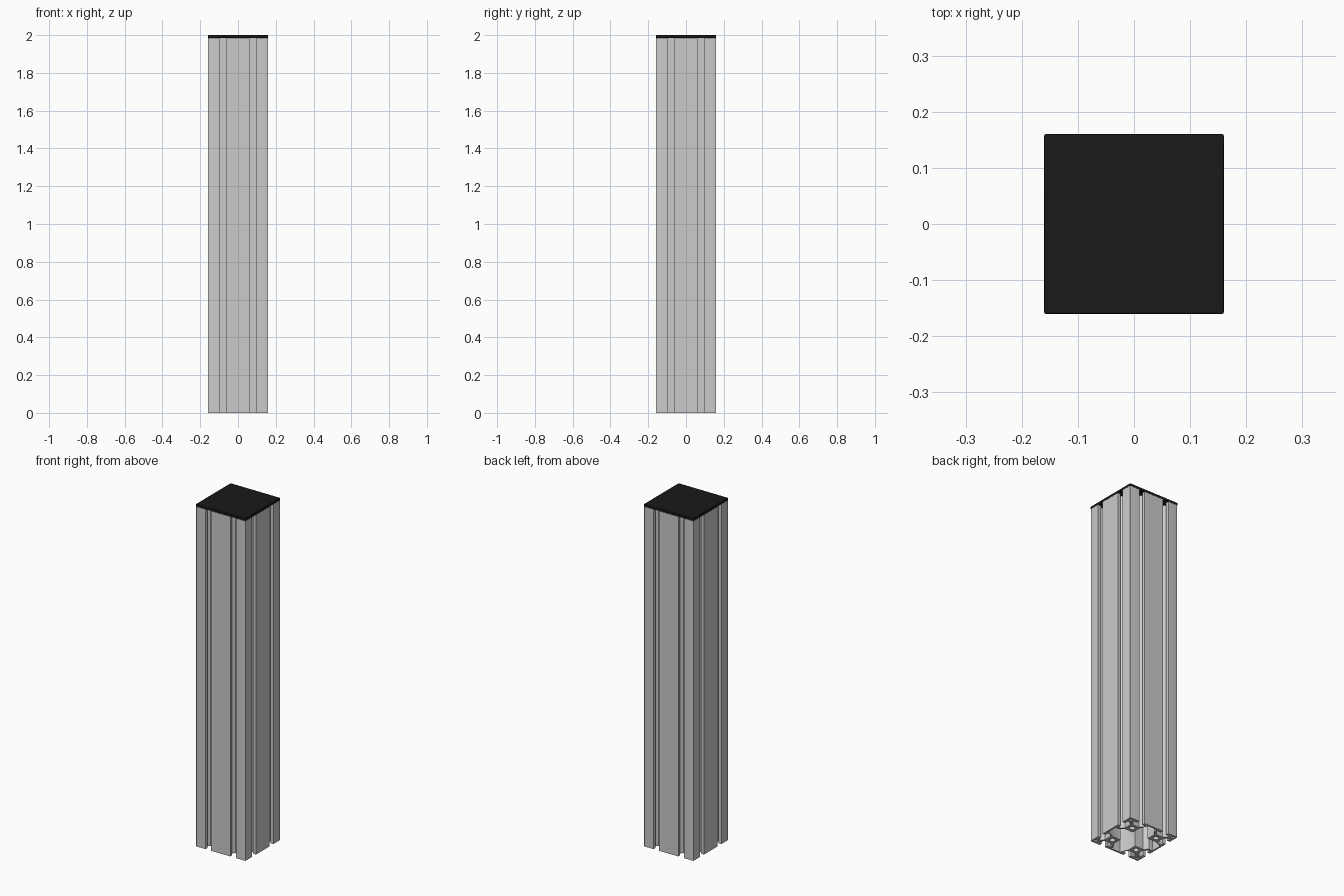
import bpy
from math import pi, sin, cos

cube = bpy.data.objects.get("Cube")
if cube:
    bpy.data.objects.remove(cube, do_unlink=True)

HALF = 0.16        # half width of the square section
SLOT = 0.08        # slot distance from the centre
TOP = 2.0
CAP = 0.015
RADIUS = 0.004


def four_sides(points):
    """Repeat the points of the front side around all four sides."""
    loop = []
    for _ in range(4):
        loop += points
        points = [(-y, x) for x, y in points]
    return loop


def arc(cx, cy, r, start, end, steps):
    return [(cx + r * cos(start + (end - start) * i / steps),
             cy + r * sin(start + (end - start) * i / steps))
            for i in range(steps + 1)]


def slot(cx):
    """T-slot outline as half widths and depths, mirrored about its middle."""
    half = [(0.018, 0), (0.018, 0.018), (0.04, 0.018), (0.04, 0.03), (0.02, 0.049)]
    left = [(cx - w, d - HALF) for w, d in half]
    right = [(cx + w, d - HALF) for w, d in reversed(half)]
    return left + right


# Outer outline with two slots on every side
corner = HALF - RADIUS
outline = four_sides(slot(-SLOT) + slot(SLOT)
                     + arc(corner, -corner, RADIUS, -pi / 2, 0, 4))

# Cross-shaped central hollow
hollow = four_sides([(-0.03, -0.15), (0.03, -0.15), (0.03, -0.126),
                     (0.05, -0.104), (0.05, -0.05), (0.104, -0.05)])

loops = [outline, hollow]

# Round bores and small square corner hollows
for sx in (-1, 1):
    for sy in (-1, 1):
        loops.append(arc(sx * SLOT, sy * SLOT, 0.015, 0, 2 * pi, 24)[:-1])
        a, b = 0.132, 0.15
        loops.append([(sx * x, sy * y) for x, y in ((a, a), (b, a), (b, b), (a, b))])

# Extruded post
curve = bpy.data.curves.new("post", "CURVE")
curve.dimensions = "2D"
curve.fill_mode = "BOTH"
curve.extrude = (TOP - CAP) / 2
for points in loops:
    spline = curve.splines.new("POLY")
    spline.points.add(len(points) - 1)
    for p, (x, y) in zip(spline.points, points):
        p.co = (x, y, 0, 1)
    spline.use_cyclic_u = True
post = bpy.data.objects.new("slotted_post", curve)
post.location.z = (TOP - CAP) / 2
bpy.context.collection.objects.link(post)
bpy.ops.object.select_all(action="DESELECT")
post.select_set(True)
bpy.context.view_layer.objects.active = post
bpy.ops.object.convert(target="MESH")
bpy.ops.object.shade_smooth_by_angle()

# Black end cap
black = bpy.data.materials.new("black_plastic")
black.use_nodes = True
black.diffuse_color = (0.01, 0.01, 0.01, 1)
black.node_tree.nodes["Principled BSDF"].inputs["Base Color"].default_value = black.diffuse_color

bpy.ops.mesh.primitive_cube_add(size=1, location=(0, 0, TOP - CAP / 2))
cap = bpy.context.object
cap.name = "end_cap"
cap.scale = (2 * HALF, 2 * HALF, CAP)
bpy.ops.object.transform_apply(location=False, rotation=False, scale=True)
cap.data.materials.append(black)
bevel = cap.modifiers.new("soft_edges", "BEVEL")
bevel.width = 0.002
bevel.segments = 2
bpy.ops.object.shade_smooth_by_angle()
